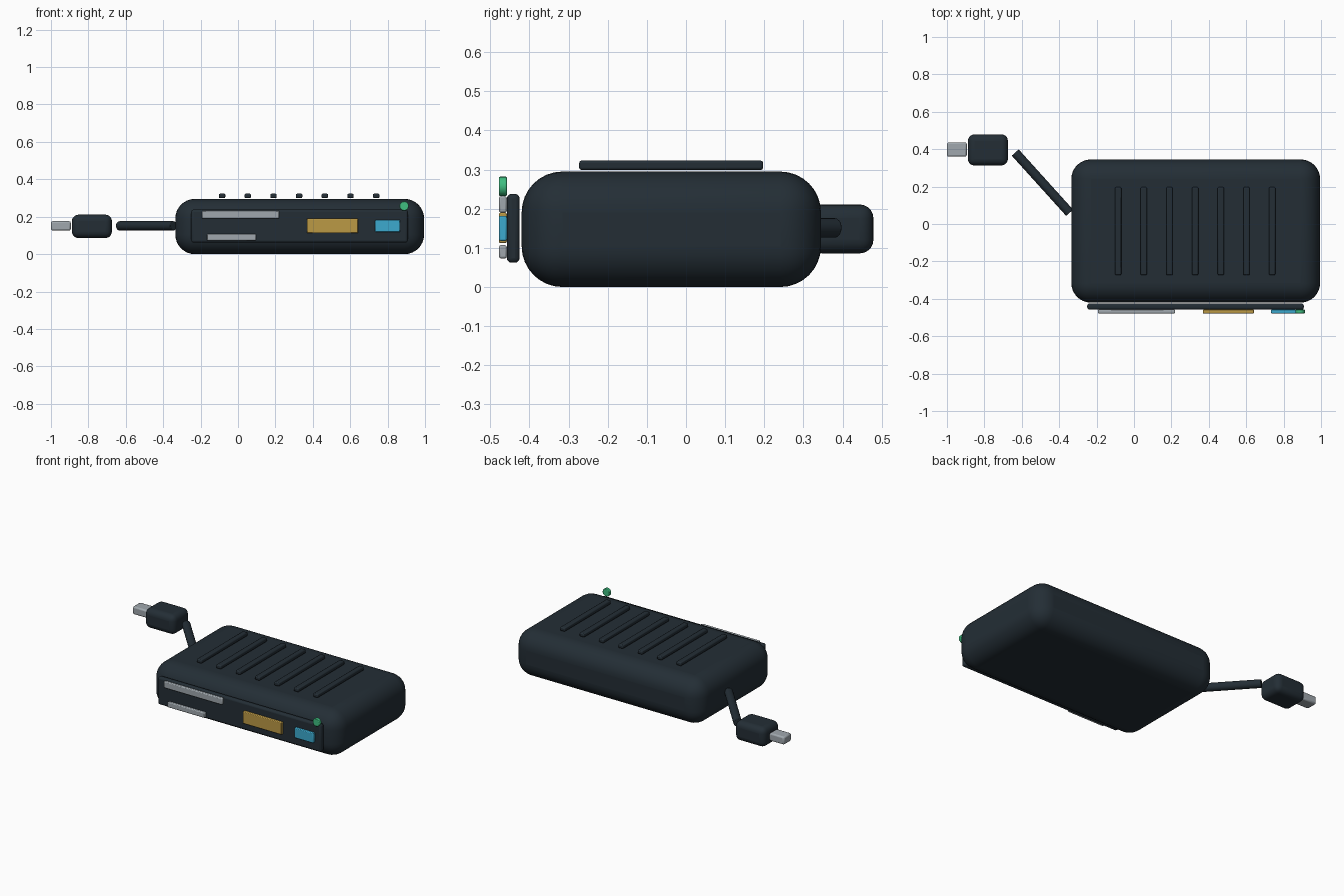
import bpy
import math
from mathutils import Vector

if "Cube" in bpy.data.objects:
    bpy.data.objects.remove(bpy.data.objects["Cube"])


def material(name, rgb):
    m = bpy.data.materials.new(name)
    m.use_nodes = True
    m.diffuse_color = (*rgb, 1)
    m.node_tree.nodes["Principled BSDF"].inputs["Base Color"].default_value = (*rgb, 1)
    return m


SLATE = material("dark slate plastic", (0.017, 0.027, 0.036))
SILVER = material("silver metal", (0.35, 0.39, 0.42))
GOLD = material("gold contact", (0.50, 0.32, 0.06))
CYAN = material("cyan port", (0.045, 0.40, 0.62))
GREEN = material("green light", (0.05, 0.52, 0.22))


def finish(obj, name, mat, bevel, segments):
    obj.name = name
    obj.data.materials.append(mat)
    if bevel:
        mod = obj.modifiers.new("rounded edges", "BEVEL")
        mod.width, mod.segments = bevel, segments
        mod.limit_method = "ANGLE"
        mod.angle_limit = math.radians(40)
    bpy.ops.object.shade_smooth_by_angle(angle=math.radians(40))
    return obj


def box(name, x, y, z, mat, bevel=0, segments=3):
    """Rounded box given its (min, max) extent on each axis."""
    spans = (x, y, z)
    bpy.ops.mesh.primitive_cube_add(size=1, location=[sum(s) / 2 for s in spans])
    obj = bpy.context.object
    obj.scale = [s[1] - s[0] for s in spans]
    bpy.ops.object.transform_apply(location=False, rotation=False, scale=True)
    return finish(obj, name, mat, bevel, segments)


def rod(name, start, end, radius, mat, bevel=0, sides=20):
    """Cylinder running between two points."""
    a, b = Vector(start), Vector(end)
    bpy.ops.mesh.primitive_cylinder_add(
        vertices=sides, radius=radius, depth=(b - a).length, location=(a + b) / 2,
        rotation=(b - a).to_track_quat("Z", "Y").to_euler())
    return finish(bpy.context.object, name, mat, bevel, 2)


# Main housing and front panel
box("housing", (-0.335, 0.995), (-0.42, 0.345), (0, 0.295), SLATE, 0.104, 8)
box("front_panel", (-0.25, 0.908), (-0.458, -0.425), (0.062, 0.238), SLATE, 0.012)

# Grip ridges across the top
for i in range(7):
    cx = -0.085 + i * 0.1373
    box(f"grip_ridge_{i + 1}", (cx - 0.017, cx + 0.017), (-0.273, 0.197),
        (0.299, 0.323), SLATE, 0.006, 2)

# Ports on the front panel
FRONT = (-0.478, -0.458)
box("long_card_slot", (-0.193, 0.22), FRONT, (0.19, 0.232), SILVER, 0.005, 2)
box("short_card_slot", (-0.167, 0.097), FRONT, (0.073, 0.107), SILVER, 0.005, 2)
box("gold_port", (0.368, 0.642), FRONT, (0.112, 0.19), GOLD, 0.004, 2)
box("cyan_port", (0.733, 0.867), FRONT, (0.118, 0.182), CYAN, 0.004, 2)
rod("status_light", (0.888, -0.478, 0.257), (0.888, -0.458, 0.257), 0.025, GREEN, 0.003)

# Cable, plug and connector
rod("cable", (-0.344, 0.06, 0.151), (-0.635, 0.382, 0.151), 0.025, SLATE, 0.003)
box("plug_body", (-0.888, -0.674), (0.313, 0.479), (0.086, 0.211), SLATE, 0.035, 5)
box("plug_tip", (-1.0, -0.894), (0.36, 0.436), (0.126, 0.176), SILVER, 0.009, 2)
